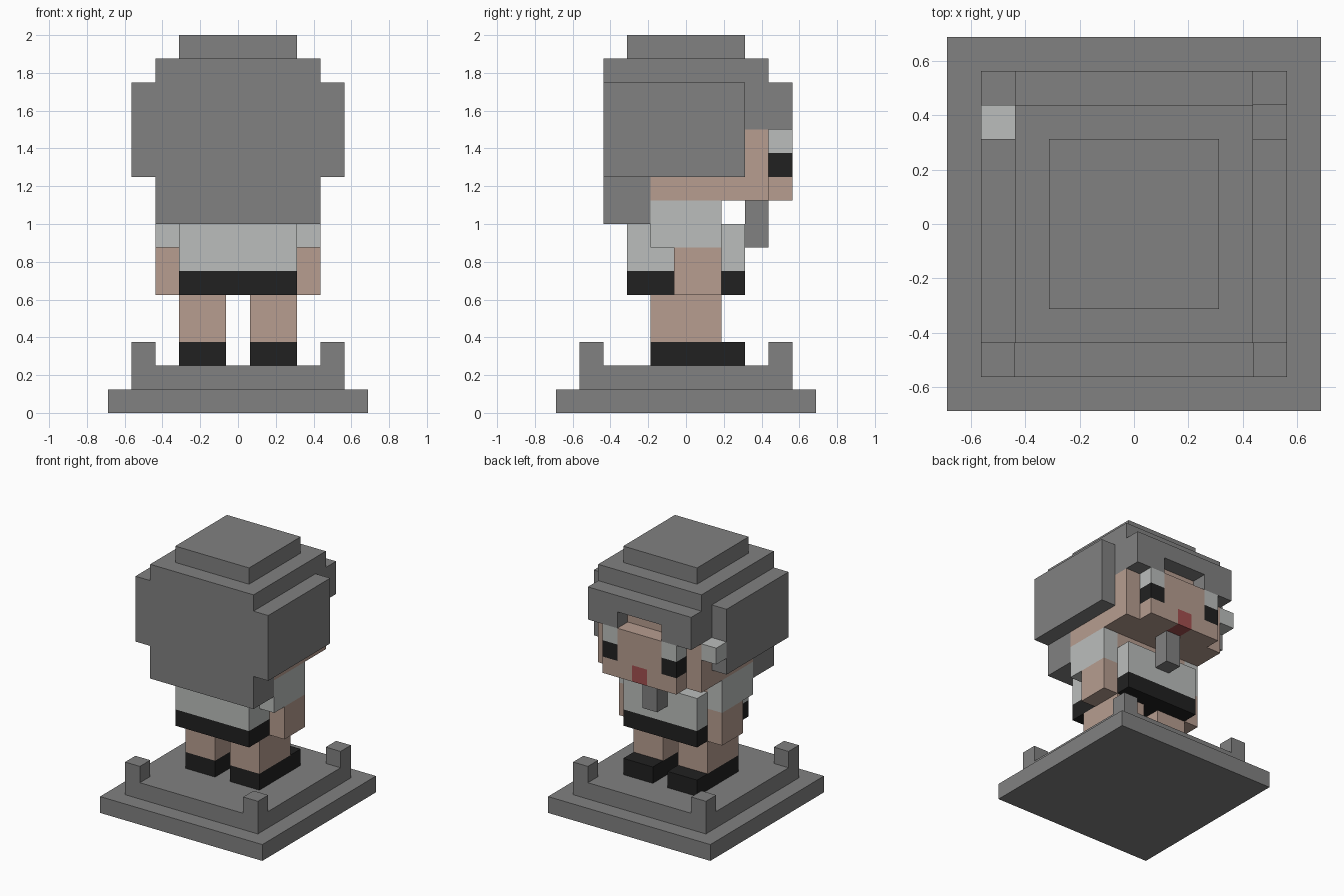
import bpy
import bmesh
from mathutils import Vector

UNIT = 0.125  # size of one block

cube = bpy.data.objects.get("Cube")
if cube:
    bpy.data.objects.remove(cube, do_unlink=True)


def material(name, rgb):
    color = (*[((c / 255 + 0.055) / 1.055) ** 2.4 for c in rgb], 1)
    mat = bpy.data.materials.new(name)
    mat.use_nodes = True
    mat.diffuse_color = color
    bsdf = mat.node_tree.nodes["Principled BSDF"]
    bsdf.inputs["Base Color"].default_value = color
    bsdf.inputs["Roughness"].default_value = 0.9
    return mat


GREY = material("stone grey", (129, 129, 129))
SKIN = material("skin", (183, 157, 144))
LIGHT = material("light cloth", (187, 190, 188))
BLACK = material("black", (33, 33, 33))
RED = material("mouth red", (163, 80, 80))


def block(name, mat, x, y, z):
    """Box from (min, max) pairs given in block units."""
    low, high = (Vector(p) * UNIT for p in zip(x, y, z))
    bm = bmesh.new()
    bmesh.ops.create_cube(bm, size=1)
    size, mid = high - low, (low + high) / 2
    for v in bm.verts:
        v.co = v.co * size + mid
    mesh = bpy.data.meshes.new(name)
    bm.to_mesh(mesh)
    bm.free()
    mesh.materials.append(mat)
    obj = bpy.data.objects.new(name, mesh)
    bpy.context.collection.objects.link(obj)


def centred(name, mat, half, y, z):
    block(name, mat, (-half, half), y, z)


def pair(name, mat, x, y, z):
    """The same box on both sides of the body."""
    block("left_" + name, mat, x, y, z)
    block("right_" + name, mat, (-x[1], -x[0]), y, z)


# Pedestal with corner posts
centred("base", GREY, 5.5, (-5.5, 5.5), (0, 1))
centred("platform", GREY, 4.5, (-4.5, 4.5), (1, 2))
pair("back_post", GREY, (3.5, 4.5), (3.5, 4.5), (2, 3))
pair("front_post", GREY, (3.5, 4.5), (-4.5, -3.5), (2, 3))

# Legs
pair("shoe", BLACK, (0.5, 2.5), (-1.5, 2.5), (2, 3))
pair("leg", SKIN, (0.5, 2.5), (-1.5, 1.5), (3, 5))

# Torso and arms
centred("trousers", BLACK, 2.5, (-2.5, 2.5), (5, 6))
centred("shirt", LIGHT, 2.5, (-2.5, 2.5), (6, 8))
centred("neck", SKIN, 2.5, (-1.5, 1.5), (8, 9))
pair("sleeve", LIGHT, (2.5, 3.5), (-1.5, 1.5), (7, 9))
pair("arm", SKIN, (2.5, 3.5), (-0.5, 1.5), (5, 7))

# Head and face
centred("head", SKIN, 3.5, (-1.5, 3.5), (9, 12))
centred("forehead", SKIN, 1.5, (-1.5, 3.5), (12, 13))
centred("nose_area", SKIN, 1.5, (3.5, 4.5), (10, 12))
pair("cheek", SKIN, (0.5, 2.5), (3.5, 4.5), (9, 10))
centred("mouth", RED, 0.5, (3.5, 4.5), (9, 10))
pair("pupil", BLACK, (1.5, 2.5), (3.5, 4.5), (10, 11))
pair("eye_white", LIGHT, (1.5, 2.5), (3.5, 4.5), (11, 12))
centred("goatee", GREY, 0.5, (2.5, 3.5), (7, 9))
block("side_ornament", LIGHT, (-4.5, -3.5), (2.5, 3.5), (11, 12))

# Hair
centred("back_hair", GREY, 3.5, (-3.5, -1.5), (8, 13))
pair("side_lock", GREY, (1.5, 3.5), (-1.5, 4.5), (12, 13))
pair("side_hair", GREY, (3.5, 4.5), (-3.5, 2.5), (10, 14))
centred("fringe", GREY, 3.5, (-3.5, 4.5), (13, 14))
centred("upper_hair", GREY, 3.5, (-3.5, 3.5), (14, 15))
centred("crown_hair", GREY, 2.5, (-2.5, 2.5), (15, 16))
